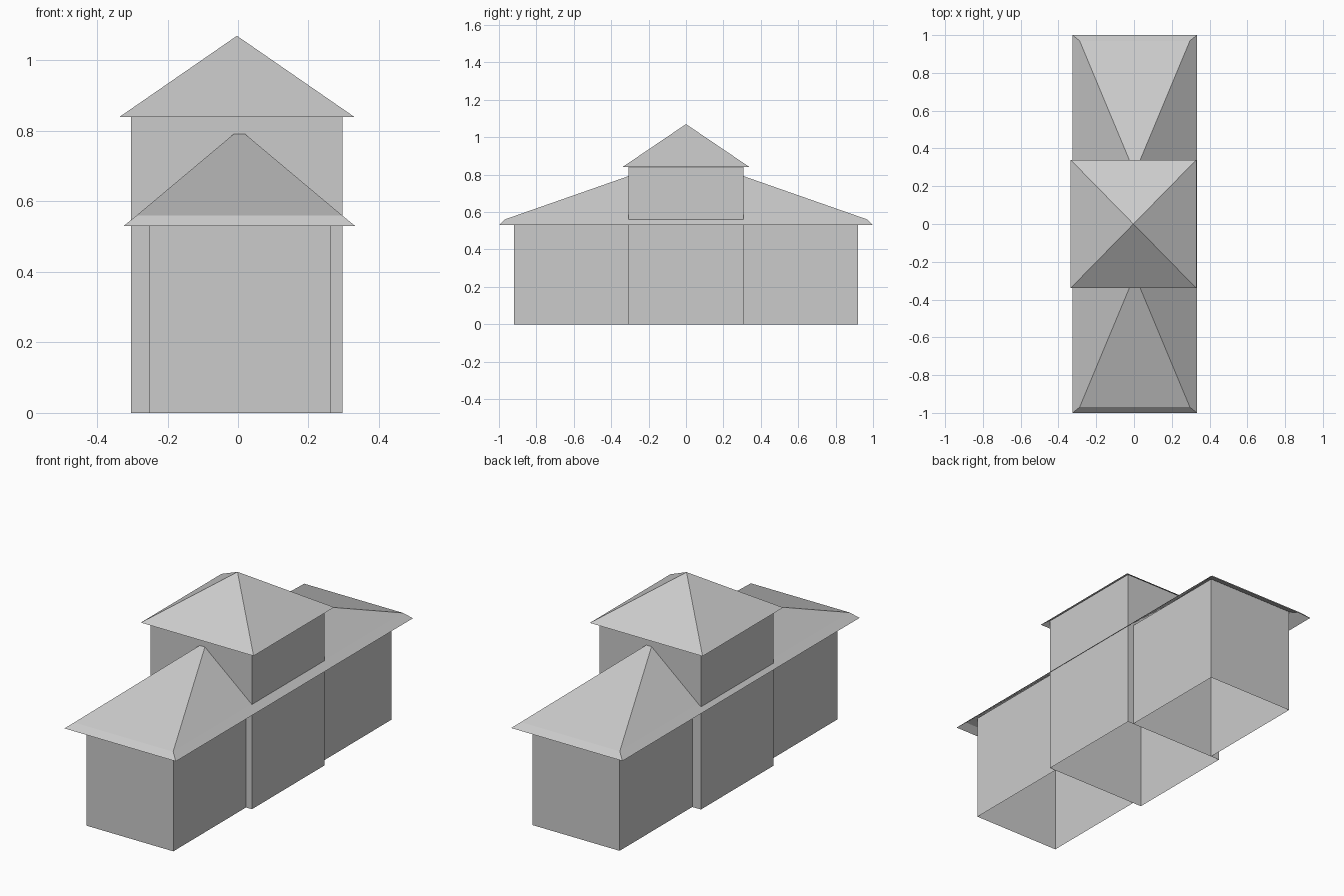
import bpy
import bmesh

cube = bpy.data.objects.get("Cube")
if cube:
    bpy.data.objects.remove(cube, do_unlink=True)

grey = bpy.data.materials.new("plain_grey")
grey.use_nodes = True
colour = (0.6, 0.6, 0.6, 1)
grey.diffuse_color = colour
grey.node_tree.nodes["Principled BSDF"].inputs["Base Color"].default_value = colour


def finish(name, bm):
    mesh = bpy.data.meshes.new(name)
    bm.to_mesh(mesh)
    bm.free()
    mesh.materials.append(grey)
    obj = bpy.data.objects.new(name, mesh)
    bpy.context.collection.objects.link(obj)
    return obj


def ring(bm, cx, hx, hy, z):
    """Rectangle of vertices, counter-clockwise from front right."""
    return [bm.verts.new((cx + sx * hx, sy * hy, z))
            for sx, sy in ((-1, -1), (1, -1), (1, 1), (-1, 1))]


def bridge(bm, low, high):
    for i in range(4):
        j = (i + 1) % 4
        bm.faces.new((low[i], low[j], high[j], high[i]))


# Tower walls, open at both ends
bm = bmesh.new()
bridge(bm, ring(bm, -0.003, 0.3, 0.307, 0), ring(bm, -0.003, 0.3, 0.307, 0.86))
finish("tower_walls", bm)

# Tower roof, a thin pyramid open below
bm = bmesh.new()
eave = ring(bm, -0.003, 0.333, 0.34, 0.84)
apex = bm.verts.new((-0.003, 0, 1.07))
for i in range(4):
    bm.faces.new((eave[i], eave[(i + 1) % 4], apex))
finish("tower_roof", bm)

# Wing walls: three sides each, the tower closes the fourth
for name, side in (("front_wing_walls", -1), ("back_wing_walls", 1)):
    bm = bmesh.new()
    plan = [(-0.252, 0.307), (-0.252, 0.92), (0.262, 0.92), (0.262, 0.307)]
    low, high = ([bm.verts.new((x, side * y, z)) for x, y in plan]
                 for z in (0, 0.575))
    for i in range(3):
        bm.faces.new((low[i], low[i + 1], high[i + 1], high[i]))
    if side > 0:
        bmesh.ops.reverse_faces(bm, faces=bm.faces[:])
    finish(name, bm)

# Long hipped roof with a steeper lip at the ends, open below
bm = bmesh.new()
eave = ring(bm, 0.004, 0.329, 1.0, 0.53)
knee = ring(bm, 0.004, 0.292, 0.97, 0.56)
bridge(bm, eave, knee)
front, back = (bm.verts.new((0.004, y, 0.805)) for y in (-0.27, 0.27))
a, b, c, d = knee
for face in ((a, b, front), (b, c, back, front), (c, d, back), (d, a, front, back)):
    bm.faces.new(face)
finish("wing_roof", bm)
